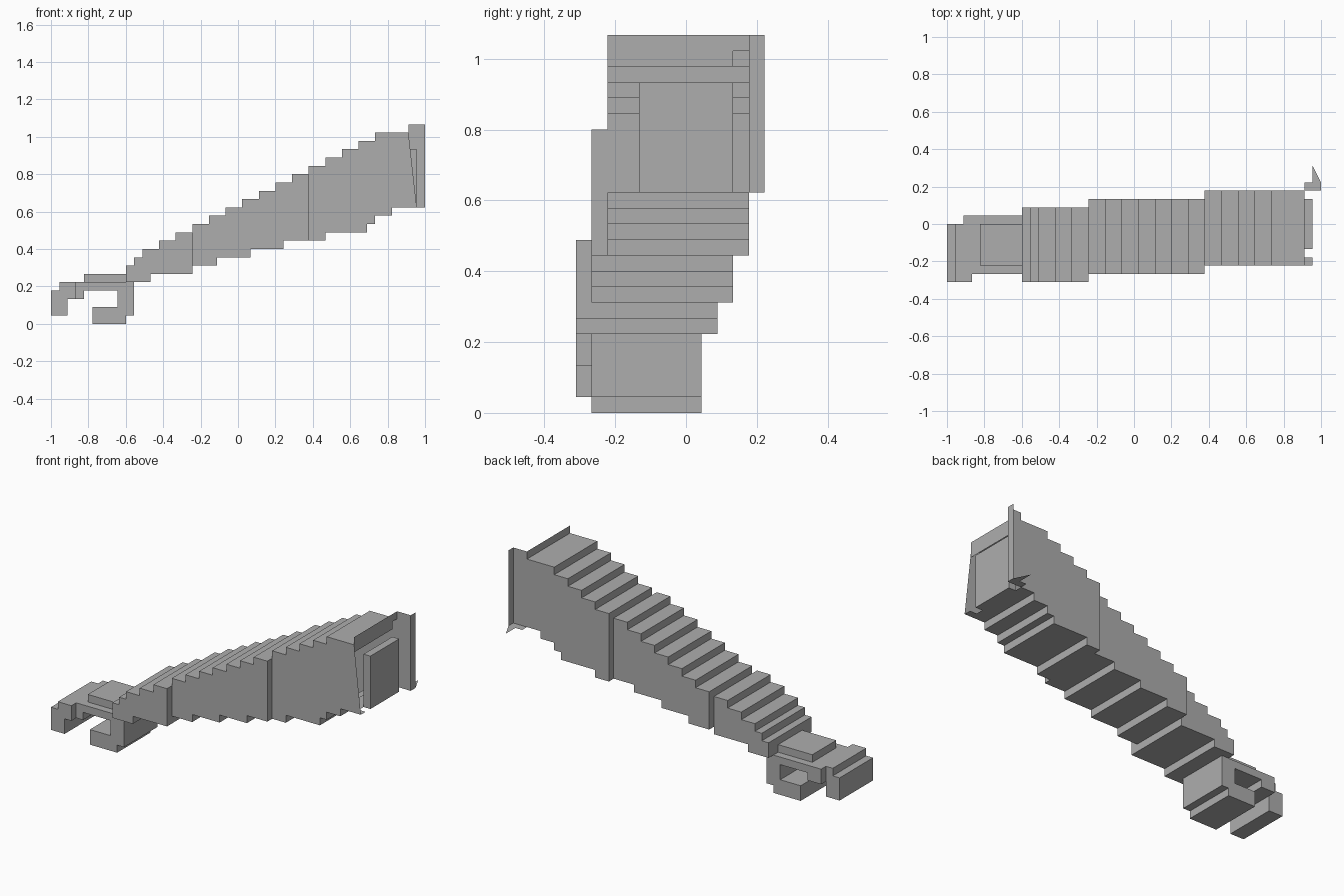
import bpy
import bmesh

cube = bpy.data.objects.get("Cube")
if cube:
    bpy.data.objects.remove(cube, do_unlink=True)

U = 2 / 45  # block size; all coordinates below are in blocks

grey = bpy.data.materials.new("plain_grey")
GREY = (0.42, 0.42, 0.42, 1)
grey.diffuse_color = GREY
grey.use_nodes = True
grey.node_tree.nodes["Principled BSDF"].inputs["Base Color"].default_value = GREY


def finish(name, bm):
    mesh = bpy.data.meshes.new(name)
    bm.to_mesh(mesh)
    bm.free()
    mesh.materials.append(grey)
    obj = bpy.data.objects.new(name, mesh)
    bpy.context.collection.objects.link(obj)


def point(bm, x, y, z):
    return bm.verts.new(((x - 22.5) * U, y * U, z * U))


def prism(name, profile, y0, y1, open_x=None):
    """Extrude an x-z profile along y, leaving out the wall at open_x."""
    bm = bmesh.new()
    front = [point(bm, x, y0, z) for x, z in profile]
    back = [point(bm, x, y1, z) for x, z in profile]
    bm.faces.new(front)
    bm.faces.new(back[::-1])
    n = len(profile)
    for i in range(n):
        j = (i + 1) % n
        if open_x is None or profile[i][0] != open_x or profile[j][0] != open_x:
            bm.faces.new((front[j], front[i], back[i], back[j]))
    if open_x is None:
        bmesh.ops.recalc_face_normals(bm, faces=bm.faces)
    finish(name, bm)


def box(name, x0, x1, y0, y1, z0, z1):
    prism(name, [(x0, z0), (x1, z0), (x1, z1), (x0, z1)], y0, y1)


def sheet(name, corners):
    bm = bmesh.new()
    bm.faces.new([point(bm, *c) for c in corners])
    finish(name, bm)


def stairs(steps, x0, x1):
    """Stepped line from x0 to x1; each step is (start x, height)."""
    line = []
    for i, (x, z) in enumerate(steps):
        end = steps[i + 1][0] if i + 1 < len(steps) else x1
        a, b = max(x, x0), min(end, x1)
        if a < b:
            line += [(a, z), (b, z)]
    return line


# Stepped arm in three offset sections, the last one open at the shoulder
upper = [(9, 7), (10, 8)] + [(x, 9 + (x - 11) / 2) for x in range(11, 40, 2)]
lower = [(x, 5 + i) for i, x in enumerate((9, 12, 17, 20, 24, 28, 33, 38, 39, 41))]
for name, x0, x1, y0, open_x in (("wrist_section", 9, 17, -7, None),
                                 ("forearm_section", 17, 31, -6, None),
                                 ("upper_arm_section", 31, 43, -5, 43)):
    outline = stairs(lower, x0, x1) + stairs(upper, x0, x1)[::-1]
    prism(name, outline, y0, y0 + 9, open_x)

# Hand: hooked palm with thumb, bent fingers and a raised back plate
prism("palm_and_thumb", [(2, 3), (4, 3), (4, 4), (8, 4), (8, 2), (5, 2), (5, 0),
                         (9, 0), (9, 1), (10, 1), (10, 5), (2, 5)], -6, 1)
prism("fingers", [(0, 1), (2, 1), (2, 3), (3, 3), (3, 5), (1, 5), (1, 4), (0, 4)], -7, 0)
box("hand_back_plate", 4, 9, -5, 0, 5, 6)

# Shoulder end: inset panel and thin flanges around the opening
box("shoulder_panel", 43, 44, -3, 3, 14, 21)
sheet("front_flange", [(43, -5, 14), (44, -5, 14), (43, -5, 23)])
sheet("front_floor_strip", [(43, -5, 14), (44, -5, 14), (44, -4, 14), (43, -4, 14)])
sheet("top_lip", [(43, -5, 22), (43, 3, 22), (43, 3, 23), (43, 4, 23), (43, 4, 24), (43, -5, 24)])
sheet("back_flange", [(43, 4, 14), (45, 4, 14), (45, 4, 24), (43, 4, 24)])
sheet("back_rim", [(45, 4, 14), (45, 5, 14), (45, 5, 24), (45, 4, 24)])
sheet("back_flap", [(43, 4, 14), (45, 4, 14), (45, 5, 14), (44, 7, 14), (44, 5, 14), (43, 5, 14)])
